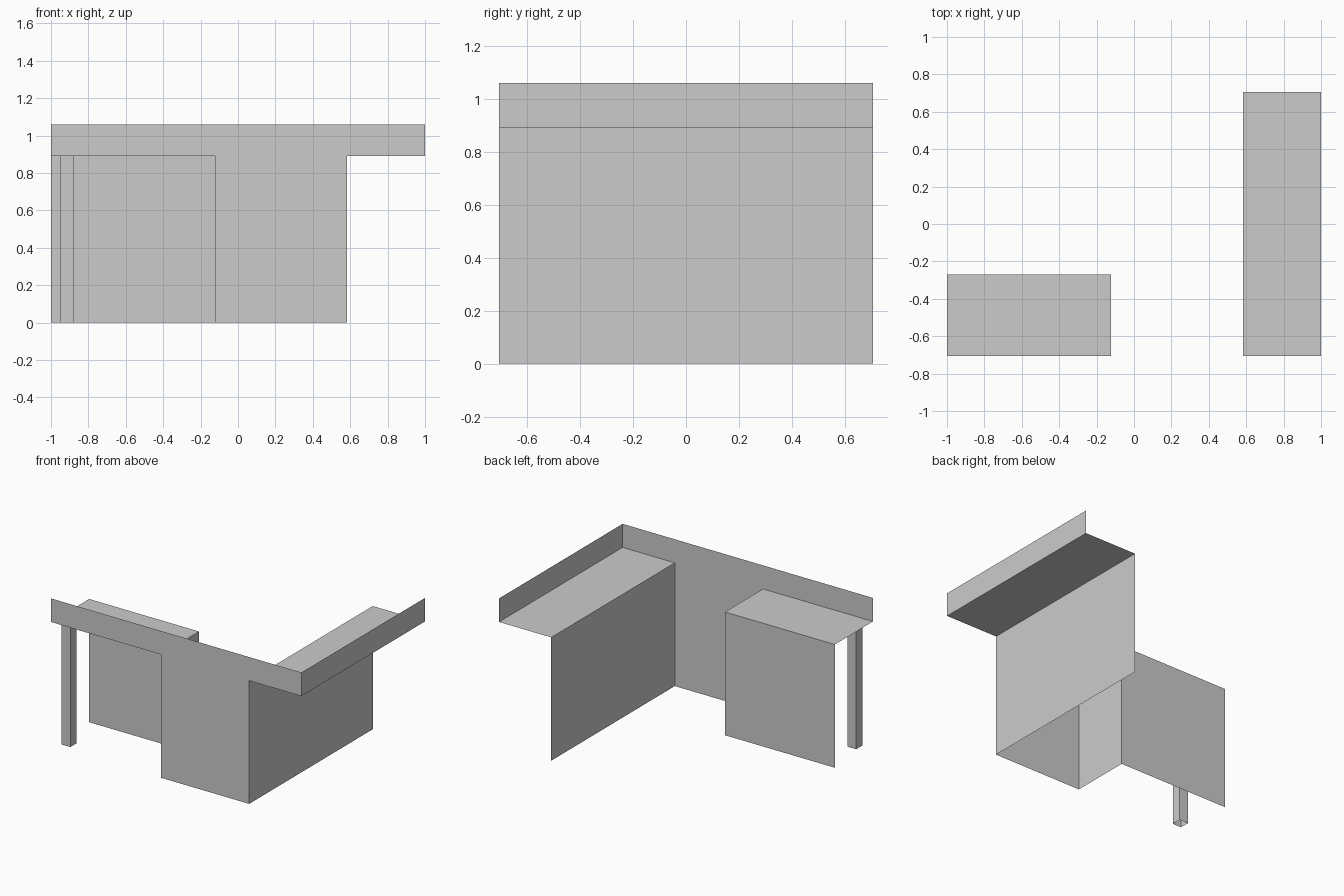
import bpy

if "Cube" in bpy.data.objects:
    bpy.data.objects.remove(bpy.data.objects["Cube"])

X, Y = 1.0, 0.705            # outer half sizes
PX, SX = 0.583, -0.122       # right panel and left unit side, in x
BY = -0.27                   # back of left unit, in y
TOP, RIM = 0.89, 1.06        # worktop and rim heights


def sheet(name, points):
    """One flat, paper-thin panel from its corner points."""
    mesh = bpy.data.meshes.new(name)
    mesh.from_pydata(points, [], [list(range(len(points)))])
    obj = bpy.data.objects.new(name, mesh)
    bpy.context.collection.objects.link(obj)
    return obj


def across_x(name, y, profile):
    return sheet(name, [(x, y, z) for x, z in profile])


def across_y(name, x, y0, y1, z0, z1):
    return sheet(name, [(x, y0, z0), (x, y1, z0), (x, y1, z1), (x, y0, z1)])


def worktop(name, x0, x1, y0, y1):
    return sheet(name, [(x0, y0, TOP), (x1, y0, TOP), (x1, y1, TOP), (x0, y1, TOP)])


# Front panel with the overhanging rim on both ends
across_x("front_panel", -Y, [(SX, 0), (PX, 0), (PX, TOP), (X, TOP),
                             (X, RIM), (-X, RIM), (-X, TOP), (SX, TOP)])

# Right wing: rim, worktop and supporting panel
across_y("right_rim", X, -Y, Y, TOP, RIM)
worktop("right_worktop", PX, X, -Y, Y)
across_y("right_panel", PX, -Y, Y, 0, TOP)

# Left wing: worktop, side panel and back panel
worktop("left_worktop", -X, SX, -Y, BY)
across_y("left_side_panel", SX, -Y, BY, 0, TOP)
across_x("left_back_panel", BY, [(-X, 0), (SX, 0), (SX, TOP), (-X, TOP)])

# Square hollow leg under the left worktop, open at the bottom
x0, x1, y0, y1 = -0.95, -0.88, -0.655, -0.585
ring = [(x0, y0), (x1, y0), (x1, y1), (x0, y1)]
leg = bpy.data.meshes.new("leg")
leg.from_pydata([(x, y, z) for z in (0, TOP) for x, y in ring], [],
                [(i, (i + 1) % 4, (i + 1) % 4 + 4, i + 4) for i in range(4)])
bpy.context.collection.objects.link(bpy.data.objects.new("leg", leg))
